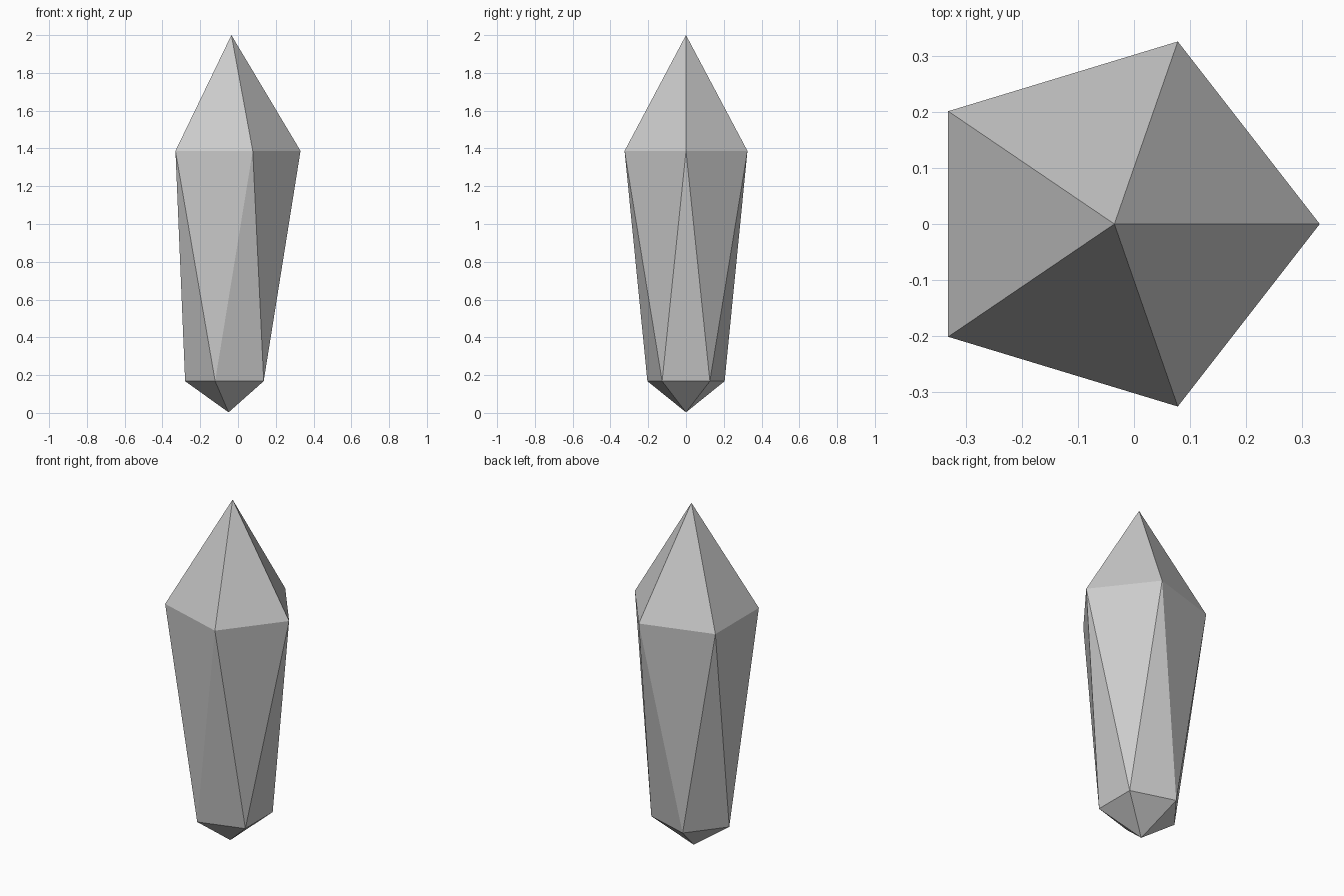
import bpy, bmesh
from math import cos, sin, pi

if "Cube" in bpy.data.objects:
    bpy.data.objects.remove(bpy.data.objects["Cube"])

SIDES = 5
bm = bmesh.new()


def ring(cx, rx, ry, z, turn):
    step = 2 * pi / SIDES
    return [bm.verts.new((cx + rx * cos(i * step + turn), ry * sin(i * step + turn), z))
            for i in range(SIDES)]


# Lower and upper girdles, offset by half a step
low = ring(-0.05, 0.23, 0.215, 0.168, pi / SIDES)
high = ring(-0.035, 0.366, 0.342, 1.387, 0)
bottom_tip = bm.verts.new((-0.05, 0, 0.003))
top_tip = bm.verts.new((-0.035, 0, 2.0))

# Triangular facets: point, alternating body, base
for i in range(SIDES):
    j = (i + 1) % SIDES
    bm.faces.new((high[i], high[j], top_tip))
    bm.faces.new((high[i], low[i], high[j]))
    bm.faces.new((low[i], low[j], high[j]))
    bm.faces.new((low[j], low[i], bottom_tip))
bmesh.ops.recalc_face_normals(bm, faces=bm.faces[:])

mesh = bpy.data.meshes.new("crystal")
bm.to_mesh(mesh)
bm.free()
crystal = bpy.data.objects.new("crystal", mesh)
bpy.context.collection.objects.link(crystal)
